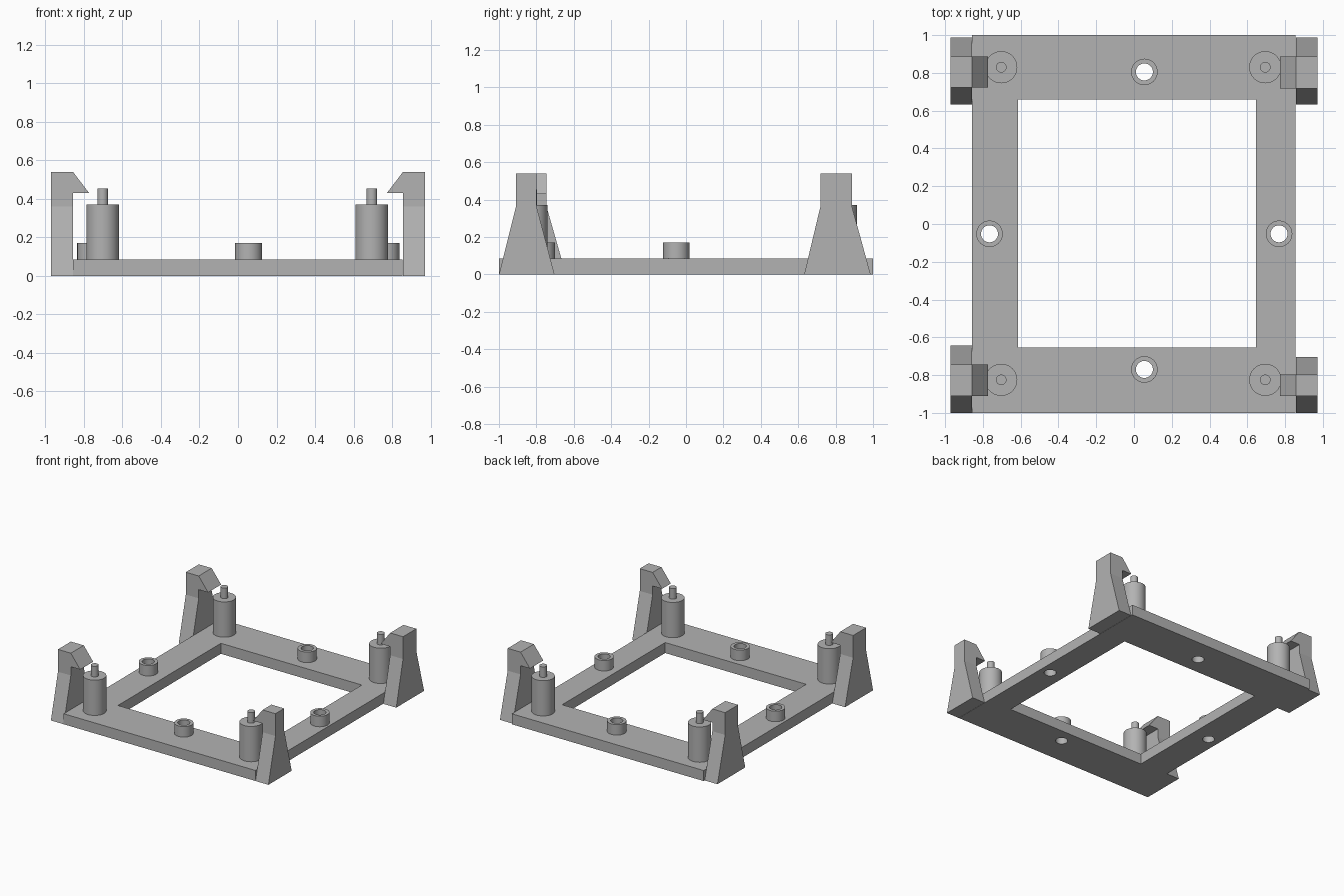
import bpy, bmesh, math
from mathutils import Vector

if "Cube" in bpy.data.objects:
    bpy.data.objects.remove(bpy.data.objects["Cube"])

grey = bpy.data.materials.new("plain grey")
grey.diffuse_color = (0.45, 0.45, 0.45, 1)
grey.use_nodes = True
grey.node_tree.nodes["Principled BSDF"].inputs["Base Color"].default_value = grey.diffuse_color

BASE = 0.085   # thickness of the base frame
SEG = 48


def make(name, bm, smooth=False):
    bmesh.ops.recalc_face_normals(bm, faces=bm.faces)
    me = bpy.data.meshes.new(name)
    bm.to_mesh(me)
    bm.free()
    ob = bpy.data.objects.new(name, me)
    bpy.context.collection.objects.link(ob)
    me.materials.append(grey)
    if smooth:
        bpy.ops.object.select_all(action='DESELECT')
        ob.select_set(True)
        bpy.context.view_layer.objects.active = ob
        bpy.ops.object.shade_smooth_by_angle(angle=math.radians(35))
    return ob


def prism(name, points, offset):
    """Flat outline pushed along an offset."""
    bm = bmesh.new()
    face = bm.faces.new([bm.verts.new(p) for p in points])
    ext = bmesh.ops.extrude_face_region(bm, geom=[face], use_keep_orig=True)
    top = [v for v in ext["geom"] if isinstance(v, bmesh.types.BMVert)]
    bmesh.ops.translate(bm, verts=top, vec=Vector(offset))
    return make(name, bm)


def lathe(name, profile, x, y, closed=False):
    """Turn (radius, z) points around a vertical axis."""
    bm = bmesh.new()
    rings = []
    for r, z in profile:
        if r == 0:
            rings.append([bm.verts.new((x, y, z))] * SEG)
        else:
            rings.append([bm.verts.new((x + r * math.cos(2 * math.pi * i / SEG),
                                        y + r * math.sin(2 * math.pi * i / SEG), z))
                          for i in range(SEG)])
    pairs = list(zip(rings, rings[1:]))
    if closed:
        pairs.append((rings[-1], rings[0]))
    for a, b in pairs:
        for i in range(SEG):
            j = (i + 1) % SEG
            quad = list(dict.fromkeys([a[i], a[j], b[j], b[i]]))
            bm.faces.new(quad)
    return make(name, bm, True)


def rect(x0, x1, y0, y1, z):
    return [(x0, y0, z), (x1, y0, z), (x1, y1, z), (x0, y1, z)]


# Base frame with its large opening
frame = prism("base_frame", rect(-0.858, 0.855, -1, 1, 0), (0, 0, BASE))
cutters = [prism("opening_cutter", rect(-0.615, 0.645, -0.655, 0.66, -0.1), (0, 0, 0.4))]

# Ring bosses around the screw holes
for x, y in [(0.055, 0.805), (0.055, -0.77), (-0.765, -0.052), (0.768, -0.052)]:
    lathe("screw_boss", [(0.045, BASE), (0.07, BASE), (0.07, 0.17), (0.045, 0.17)],
          x, y, closed=True)
    cutters.append(lathe("hole_cutter", [(0, -0.1), (0.045, -0.1), (0.045, 0.3), (0, 0.3)], x, y))

# Cut the opening and the holes
for c in cutters:
    c.hide_render = True
    c.hide_viewport = True
    mod = frame.modifiers.new("cut", 'BOOLEAN')
    mod.operation = 'DIFFERENCE'
    mod.solver = 'EXACT'
    mod.object = c
bpy.context.view_layer.update()
cut_mesh = bpy.data.meshes.new_from_object(
    frame.evaluated_get(bpy.context.evaluated_depsgraph_get()))
frame.modifiers.clear()
frame.data = cut_mesh
for c in cutters:
    bpy.data.objects.remove(c)

# Corner standoffs with locating pins
for x in (-0.703, 0.695):
    for y in (-0.825, 0.83):
        lathe("standoff", [(0, BASE), (0.085, BASE), (0.085, 0.37), (0.028, 0.37),
                           (0.028, 0.455), (0, 0.455)], x, y)

# Corner snap clips: side, base y range, neck y range
clips = [(-1, -1.0, -0.642, -0.91, -0.745),
         (1, -1.0, -0.703, -0.91, -0.798),
         (-1, 0.632, 0.987, 0.722, 0.888),
         (1, 0.632, 0.987, 0.718, 0.888)]
for s, b0, b1, n0, n1 in clips:
    xi = s * 0.857
    # tapered post
    prism("clip_post", [(xi, b0, 0), (xi, b1, 0), (xi, n1, 0.36), (xi, n1, 0.54),
                        (xi, n0, 0.54), (xi, n0, 0.36)], (s * 0.115, 0, 0))
    # wedge-shaped hook facing inwards
    prism("clip_hook", [(xi, n0, 0.54), (xi, n0, 0.43), (s * 0.773, n0, 0.43)],
          (0, n1 - n0, 0))
